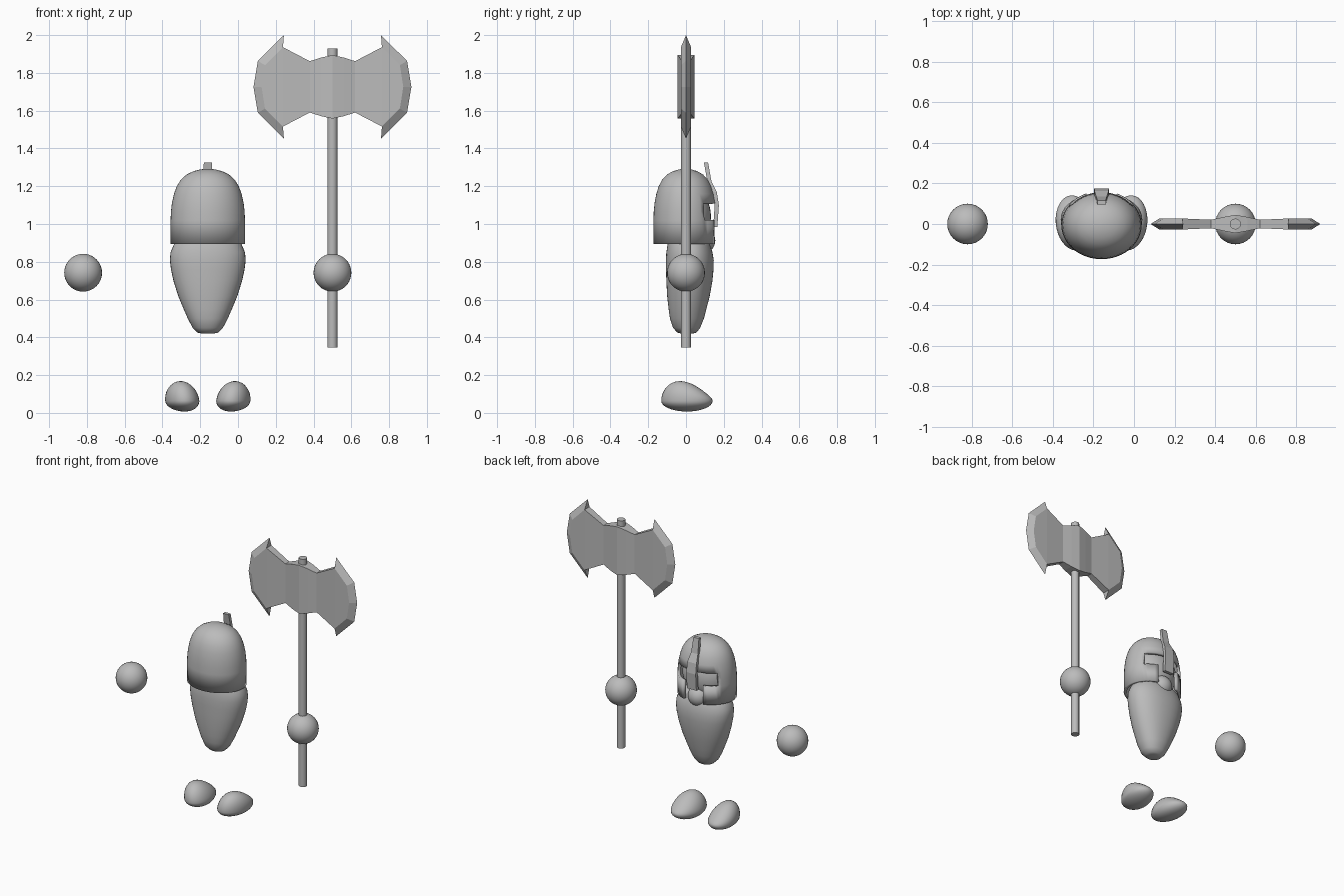
import bpy, bmesh, math
from mathutils import Matrix, Vector

if "Cube" in bpy.data.objects:
    bpy.data.objects.remove(bpy.data.objects["Cube"])

grey = bpy.data.materials.new("stone_grey")
grey.diffuse_color = (0.5, 0.5, 0.5, 1)
grey.use_nodes = True
grey.node_tree.nodes["Principled BSDF"].inputs["Base Color"].default_value = grey.diffuse_color
BX = -0.16   # centre line of the body


def finish(name, bm, angle=35, smooth=True):
    bmesh.ops.recalc_face_normals(bm, faces=bm.faces)
    me = bpy.data.meshes.new(name)
    bm.to_mesh(me)
    bm.free()
    ob = bpy.data.objects.new(name, me)
    bpy.context.collection.objects.link(ob)
    me.materials.append(grey)
    if smooth:
        bpy.ops.object.select_all(action='DESELECT')
        ob.select_set(True)
        bpy.context.view_layer.objects.active = ob
        bpy.ops.object.shade_smooth_by_angle(angle=math.radians(angle))
    return ob


def ball(name, loc, size, shape=None):
    bm = bmesh.new()
    bmesh.ops.create_uvsphere(bm, u_segments=32, v_segments=20, radius=1)
    for v in bm.verts:
        if shape:
            v.co = shape(v.co)
        v.co = Vector(loc) + Vector([a * b for a, b in zip(v.co, size)])
    return finish(name, bm, 60)


def loft(rings, n, power=1.0, caps=(True, True)):
    """Rings of (z, centre y, radius x, radius y), angle measured from +y."""
    bm = bmesh.new()
    rows = []
    for z, cy, rx, ry in rings:
        row = []
        for i in range(n):
            a = 2 * math.pi * i / n
            s, c = math.sin(a), math.cos(a)
            x = math.copysign(abs(s) ** power, s) * rx
            y = math.copysign(abs(c) ** power, c) * ry
            row.append(bm.verts.new((BX + x, cy + y, z)))
        rows.append(row)
    for lo, hi in zip(rows, rows[1:]):
        for i in range(n):
            j = (i + 1) % n
            bm.faces.new((lo[i], lo[j], hi[j], hi[i]))
    for row, cap in zip((rows[0], rows[-1]), caps):
        if cap:
            bm.faces.new(row)
    return bm


# Torso: wide shoulders tapering to a blunt base
torso = [(0.42, 0.005, 0.03, 0.03), (0.425, 0.005, 0.055, 0.05), (0.45, 0.003, 0.08, 0.072),
         (0.5, 0.005, 0.106, 0.09), (0.55, 0.008, 0.128, 0.1), (0.62, 0.013, 0.157, 0.113),
         (0.7, 0.018, 0.182, 0.122), (0.76, 0.02, 0.195, 0.126), (0.81, 0.02, 0.201, 0.127),
         (0.85, 0.018, 0.197, 0.122), (0.895, 0.015, 0.178, 0.112), (0.93, 0.01, 0.145, 0.095),
         (0.955, 0.01, 0.08, 0.06), (0.96, 0.01, 0.03, 0.02)]
finish("torso", loft(torso, 40, 0.92), 50)

# Helmet: domed shell with an eye slit and a gap below it
profile = [(0.895, 0.198), (1.02, 0.197), (1.065, 0.195), (1.11, 0.19), (1.16, 0.179), (1.2, 0.164),
           (1.235, 0.142), (1.262, 0.112), (1.28, 0.075), (1.289, 0.038), (1.292, 0.008)]
bm = loft([(z, -0.005, r, r * 0.85) for z, r in profile], 48, caps=(False, True))
cut = []
for f in bm.faces:
    c = f.calc_center_median()
    a = math.degrees(math.atan2(abs(c.x - BX) / 0.198, (c.y + 0.005) / 0.168))
    if (1.02 < c.z < 1.11 and a < 52.5) or (c.z < 1.02 and a < 22.5):
        cut.append(f)
bmesh.ops.delete(bm, geom=cut, context='FACES')
helmet = finish("helmet", bm, 35)
shell = helmet.modifiers.new("shell", 'SOLIDIFY')
shell.thickness = 0.02
shell.offset = -1

# Head inside the helmet, and the chin showing below it
ball("head", (BX, -0.005, 1.04), (0.165, 0.137, 0.17))
ball("chin", (BX, 0.083, 0.913), (0.072, 0.072, 0.072))

# Nose guard: bent strip that stands up in front of the dome
bm = bmesh.new()
strip = [(0.117, 1.325, 0.021), (0.135, 1.225, 0.026), (0.163, 1.17, 0.035),
         (0.174, 1.1, 0.036), (0.166, 0.985, 0.036)]
rows = [[bm.verts.new((BX + sx * w, y - d, z)) for sx, d in ((-1, 0), (1, 0), (1, 0.022), (-1, 0.022))]
        for y, z, w in strip]
for lo, hi in zip(rows, rows[1:]):
    for i in range(4):
        j = (i + 1) % 4
        bm.faces.new((lo[i], lo[j], hi[j], hi[i]))
bm.faces.new(rows[0])
bm.faces.new(rows[-1])
finish("nose_guard", bm, smooth=False)


# Feet: rounded, tall at the heel and low at the toe
def foot_shape(side):
    def shape(co):
        x, y, z = co
        if z > 0:
            z *= 1.25 - 0.5 * y - 0.2 * y * y
            x += side * 0.1 * z
        else:
            z *= 0.72
            x -= side * 0.25 * z * z
        return Vector((x + side * 0.12 * y, y, z))
    return shape


for side, label in ((-1, "left"), (1, "right")):
    ball(label + "_foot", (BX + side * 0.135, 0.005, 0.064), (0.09, 0.136, 0.079), foot_shape(side))

# Hands
ball("left_hand", (-0.82, 0, 0.742), (0.1, 0.1, 0.1))
ball("right_hand", (0.5, 0, 0.742), (0.1, 0.1, 0.1))

# Axe shaft
bm = bmesh.new()
bmesh.ops.create_cone(bm, cap_ends=True, segments=12, radius1=0.027, radius2=0.027,
                      depth=1.585, matrix=Matrix.Translation((0.5, 0, 1.1375)))
finish("axe_shaft", bm, 40)

# Axe head: one eighth of the double blade, reflected on all three axes
A = [(0, 0.045, 0.168), (0.06, 0.034, 0.155), (0.12, 0.021, 0.136), (0.262, 0.027, 0.21), (0.357, 0.027, 0.115)]
M = [(x, y, 0) for x, y, z in A[:4]] + [(0.375, 0.027, 0)]
C = [(x, 0, z) for x, y, z in A]
E = [(0.257, 0, 0.274), (0.395, 0, 0.137), (0.418, 0, 0)]
patches = [(M[i], M[i + 1], A[i + 1], A[i]) for i in range(4)]
patches += [(A[i], A[i + 1], C[i + 1], C[i]) for i in range(3)]
patches += [(A[3], A[4], E[1], E[0]), (A[4], M[4], E[2], E[1]), (A[3], E[0], C[3])]
bm = bmesh.new()
for sx in (-1, 1):
    for sy in (-1, 1):
        for sz in (-1, 1):
            for p in patches:
                bm.faces.new([bm.verts.new((0.5 + sx * x, sy * y, 1.726 + sz * z)) for x, y, z in p])
bmesh.ops.remove_doubles(bm, verts=bm.verts, dist=0.0005)
finish("axe_head", bm, smooth=False)
